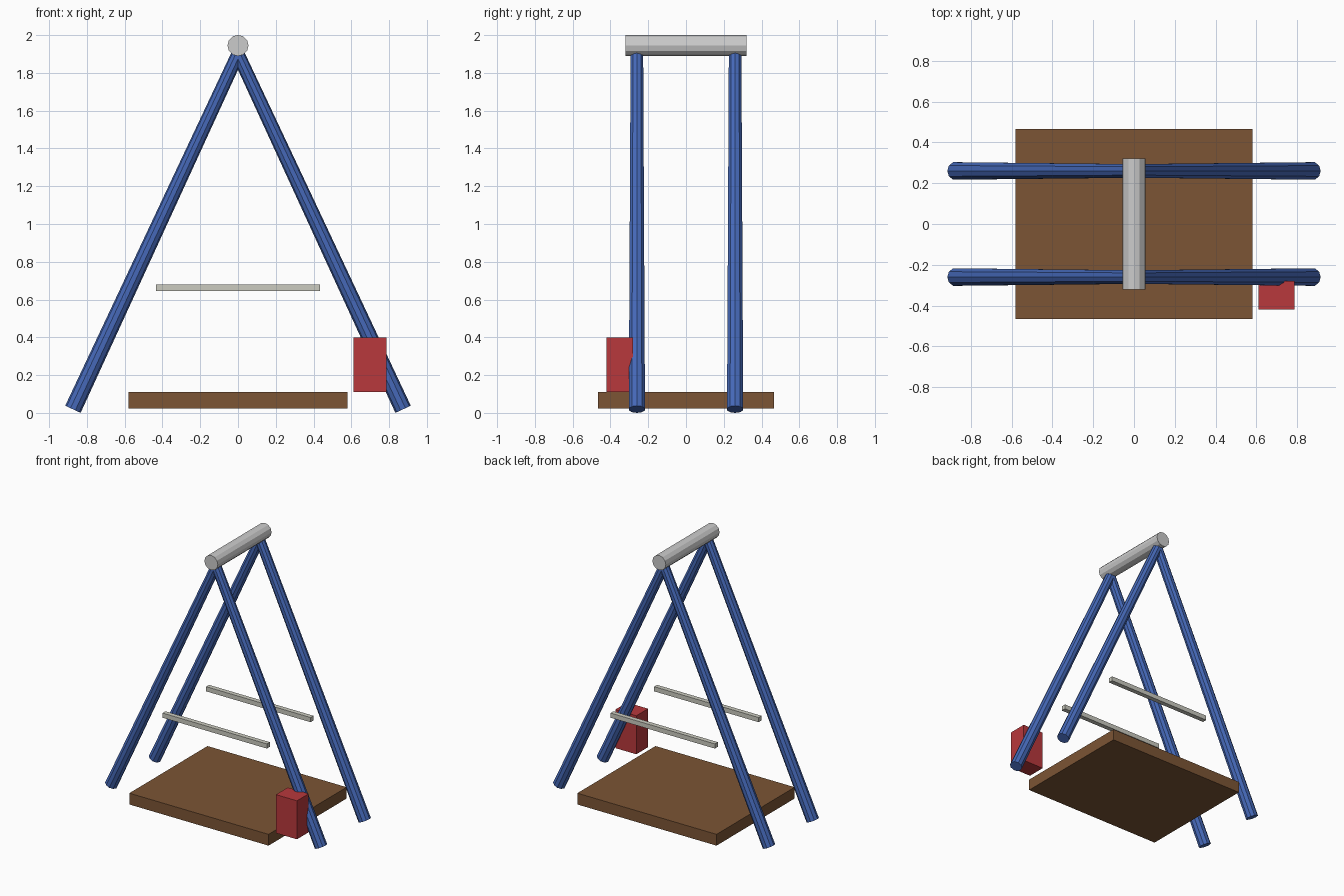
import bpy
from mathutils import Vector

if "Cube" in bpy.data.objects:
    bpy.data.objects.remove(bpy.data.objects["Cube"])


def paint(obj, name, rgb):
    mat = bpy.data.materials.get(name) or bpy.data.materials.new(name)
    mat.diffuse_color = (*rgb, 1)
    mat.use_nodes = True
    mat.node_tree.nodes["Principled BSDF"].inputs["Base Color"].default_value = mat.diffuse_color
    obj.data.materials.append(mat)


def box(name, center, size):
    bpy.ops.mesh.primitive_cube_add(size=1, location=center)
    obj = bpy.context.object
    obj.name = name
    obj.scale = size
    bpy.ops.object.transform_apply(location=False, rotation=False, scale=True)
    return obj


def rod(name, start, end, r_start, r_end, sides):
    a, b = Vector(start), Vector(end)
    bpy.ops.mesh.primitive_cone_add(vertices=sides, radius1=r_start, radius2=r_end,
                                    depth=(b - a).length, location=(a + b) / 2)
    obj = bpy.context.object
    obj.name = name
    obj.rotation_euler = (b - a).to_track_quat('Z', 'Y').to_euler()
    return obj


# Grey top bar running front to back
rod("top_bar", (0, -0.32, 1.945), (0, 0.32, 1.945), 0.056, 0.056, 12)

for y, end in ((-0.26, "front"), (0.26, "back")):
    # Tapered blue legs forming an A-frame
    for s, side in ((-1, "left"), (1, "right")):
        leg = rod(f"{end}_{side}_leg", (s * 0.874, y, 0.019), (0, y, 1.9), 0.045, 0.035, 10)
        paint(leg, "blue", (0.06, 0.14, 0.48))
    # Thin pale rail
    rail = box(f"{end}_rail", (0, y, 0.663), (0.87, 0.035, 0.035))
    paint(rail, "pale_grey", (0.6, 0.6, 0.53))

# Wooden base platform
paint(box("platform", (0, 0, 0.067), (1.16, 0.93, 0.085)), "wood", (0.2, 0.09, 0.035))

# Red box on the front right leg
paint(box("control_box", (0.698, -0.35, 0.255), (0.175, 0.14, 0.29)), "red", (0.48, 0.04, 0.045))
